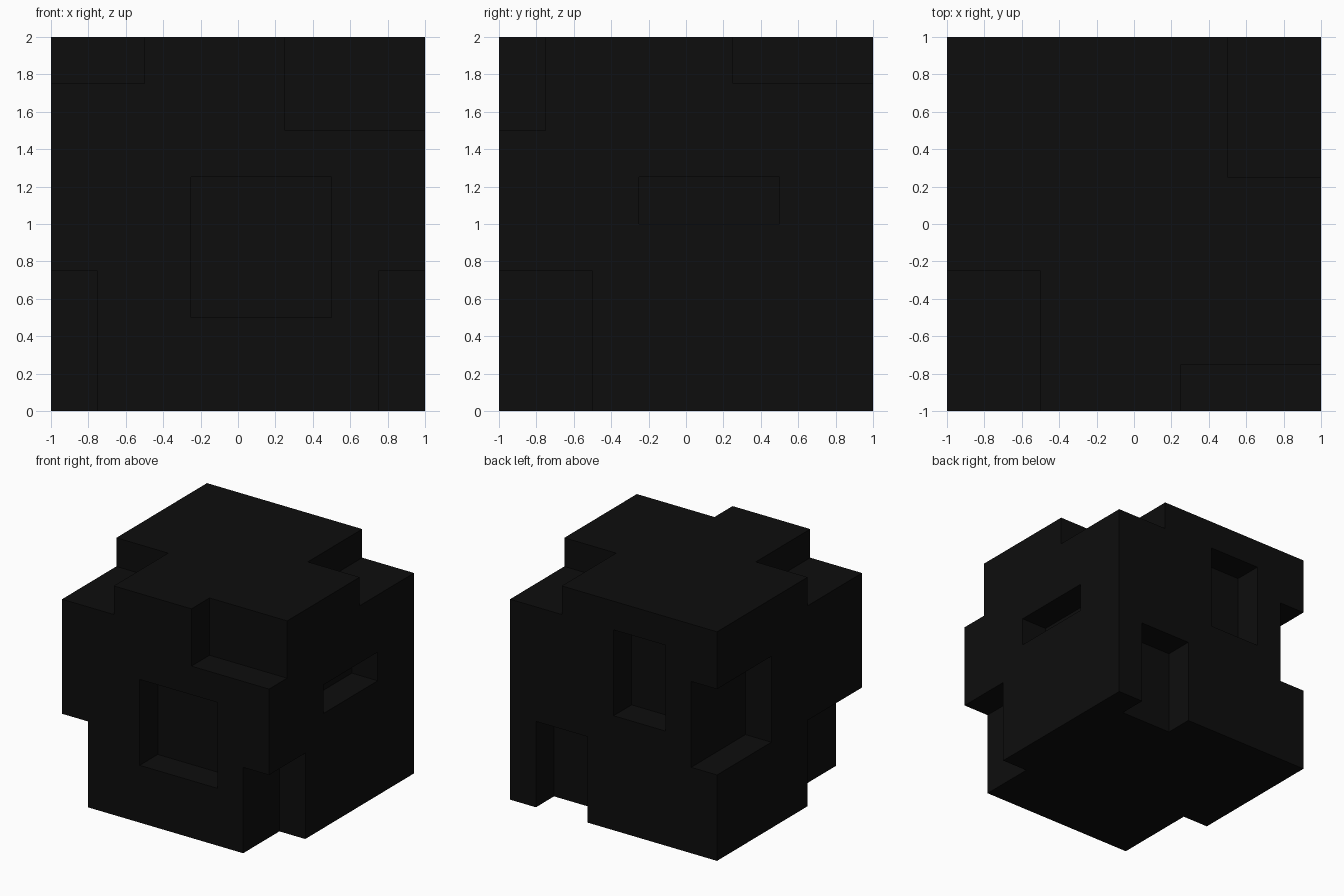
import bpy, bmesh

if "Cube" in bpy.data.objects:
    bpy.data.objects.remove(bpy.data.objects["Cube"])

coal = bpy.data.materials.new("near_black")
coal.diffuse_color = (0.004, 0.004, 0.004, 1)
coal.use_nodes = True
coal.node_tree.nodes["Principled BSDF"].inputs["Base Color"].default_value = coal.diffuse_color


def add_boxes(name, boxes):
    """One mesh of axis-aligned boxes, each given as (x0, x1, y0, y1, z0, z1)."""
    bm = bmesh.new()
    for x0, x1, y0, y1, z0, z1 in boxes:
        for v in bmesh.ops.create_cube(bm, size=1)["verts"]:
            v.co = (x1 if v.co.x > 0 else x0,
                    y1 if v.co.y > 0 else y0,
                    z1 if v.co.z > 0 else z0)
    mesh = bpy.data.meshes.new(name)
    bm.to_mesh(mesh)
    bm.free()
    mesh.materials.append(coal)
    obj = bpy.data.objects.new(name, mesh)
    bpy.context.collection.objects.link(obj)
    return obj


# Main block
block = add_boxes("notched_block", [(-1, 1, -1, 1, 0, 2)])

# Chunks missing from the block
E = 1.1    # outward overshoot for clean cuts
chunks = [
    (0.25, E, -E, -0.75, 1.5, 2.1),      # top front right
    (0.5, E, 0.25, E, 1.75, 2.1),        # top back right
    (-E, -0.5, -E, -0.25, 1.75, 2.1),    # top front left
    (0.75, E, -E, -0.5, -0.1, 0.75),     # bottom front right
    (-E, -0.75, -E, -0.25, -0.1, 0.75),  # bottom front left
    (0.25, 0.75, 0.75, E, -0.1, 0.75),   # bottom back slot
    (-E, -0.75, 0.25, E, 0.75, 1.5),     # back left edge
    (-0.25, 0.5, -E, -0.75, 0.5, 1.25),  # front recess
    (0.75, E, -0.25, 0.5, 1.0, 1.25),    # right slot
    (-0.5, 0.0, 0.75, E, 1.0, 1.75),     # back recess
]
cutter = add_boxes("chunk_cutter", chunks)
cutter.hide_render = True

mod = block.modifiers.new("chunks", "BOOLEAN")
mod.operation = "DIFFERENCE"
mod.solver = "EXACT"
mod.object = cutter

# Apply the cut and drop the cutter
bpy.context.view_layer.objects.active = block
block.select_set(True)
bpy.ops.object.modifier_apply(modifier=mod.name)
bpy.data.objects.remove(cutter)
